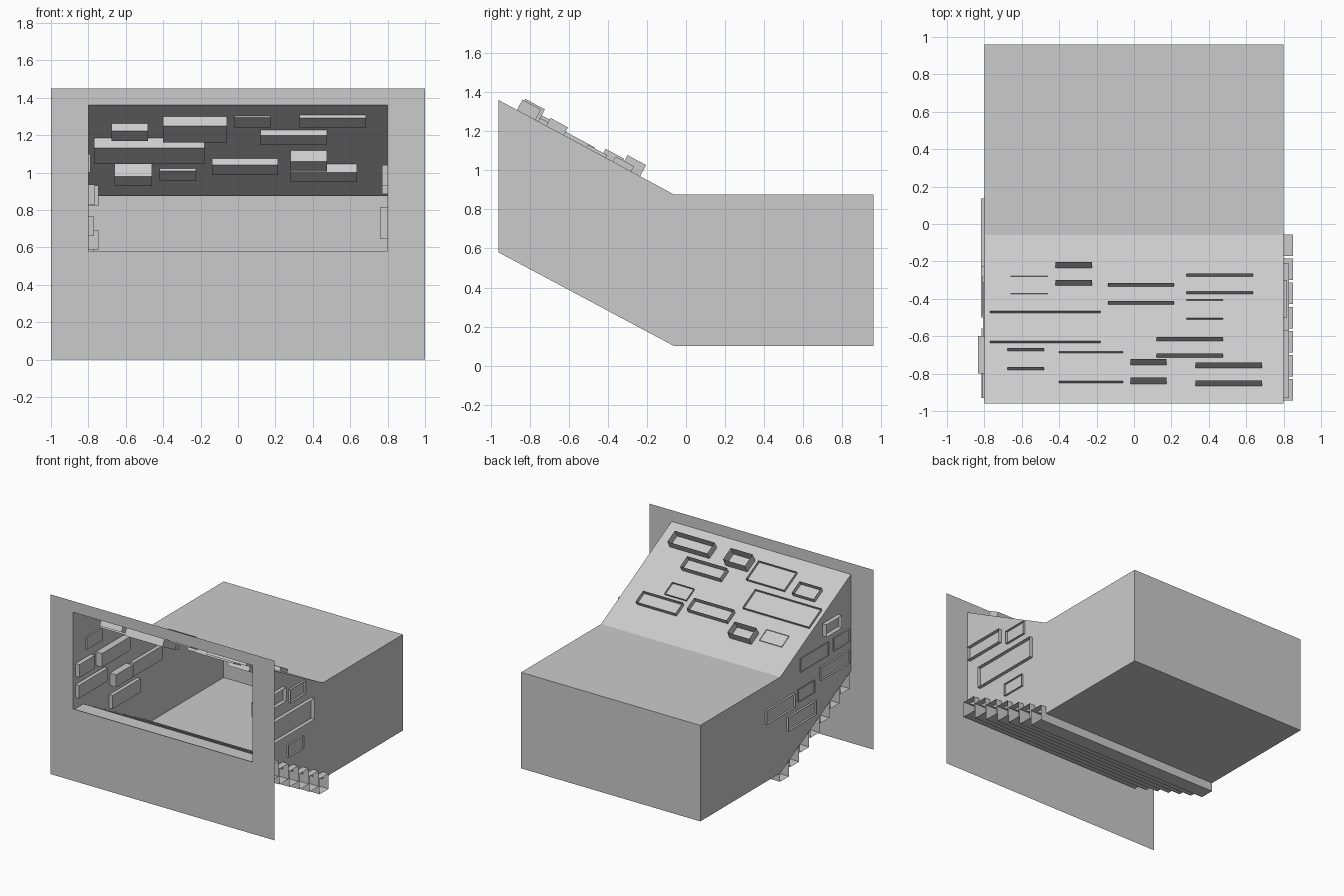
import bpy
from mathutils import Vector


def make(name, verts, faces):
    me = bpy.data.meshes.new(name)
    me.from_pydata([tuple(v) for v in verts], [], faces)
    me.update()
    ob = bpy.data.objects.new(name, me)
    bpy.context.collection.objects.link(ob)
    return ob


def open_block(name, corners, normal, outer, inner):
    """Four-cornered block pushed through a wall: open outside, capped inside."""
    n = Vector(normal)
    v = [Vector(c) + n * outer for c in corners]
    v += [Vector(c) - n * inner for c in corners]
    f = [(i, (i + 1) % 4, (i + 1) % 4 + 4, i + 4) for i in range(4)] + [(4, 5, 6, 7)]
    return make(name, v, f)


FRONT, HALF = -0.96, 0.80

# front wall with a rectangular opening
outer = [(-1, 0), (1, 0), (1, 1.45), (-1, 1.45)]
hole = [(-HALF, 0.58), (HALF, 0.58), (HALF, 1.36), (-HALF, 1.36)]
make("front_wall", [(x, FRONT, z) for x, z in outer + hole],
     [(i, (i + 1) % 4, (i + 1) % 4 + 4, i + 4) for i in range(4)])

# sloping passage and chamber, open at the front
profile = [(FRONT, 0.58), (-0.06, 0.10), (0.96, 0.10),
           (0.96, 0.875), (-0.06, 0.875), (FRONT, 1.36)]
verts = [(s * HALF, y, z) for s in (-1, 1) for y, z in profile]
faces = [(i, i + 1, i + 7, i + 6) for i in range(5)]
for o in (0, 6):
    faces += [(o, o + 1, o + 4, o + 5), (o + 1, o + 2, o + 3, o + 4)]
make("passage_shell", verts, faces)

# stairs: open-ended square tubes running across the slope
for i in range(7):
    y0, z1 = -0.943 + 0.1285 * i, 0.57 - 0.069 * i
    ring = [(y0, z1), (y0 + 0.115, z1), (y0 + 0.115, z1 - 0.125), (y0, z1 - 0.125)]
    make(f"step_{i + 1}", [(x, y, z) for x in (-HALF, 0.85) for y, z in ring],
         [(k, (k + 1) % 4, (k + 1) % 4 + 4, k + 4) for k in range(4)])

# side wall bricks: y0, y1, z0, z1, outward, inward
left = [(-0.80, -0.60, 1.00, 1.10, 0.035, 0.012), (-0.93, -0.73, 0.83, 0.935, 0.012, 0.036),
        (-0.67, -0.31, 0.82, 0.93, 0.008, 0.055), (-0.93, -0.56, 0.66, 0.765, 0.015, 0.03),
        (-0.49, -0.28, 0.59, 0.69, 0.01, 0.055), (-0.23, 0.135, 0.57, 0.68, 0.017, 0.03),
        (-0.50, -0.14, 0.41, 0.52, 0.017, 0.03)]
right = [(-0.93, -0.57, 0.93, 1.04, 0.03, 0.03), (-0.50, -0.30, 0.885, 0.99, 0.018, 0.03),
         (-0.81, -0.21, 0.645, 0.815, 0.03, 0.04), (-0.52, -0.32, 0.45, 0.55, 0.015, 0.03)]
for side, s, rows in (("left", -1, left), ("right", 1, right)):
    for i, (y0, y1, z0, z1, o, n) in enumerate(rows):
        x = s * HALF
        open_block(f"{side}_wall_brick_{i + 1}",
                   [(x, y0, z0), (x, y1, z0), (x, y1, z1), (x, y0, z1)],
                   (s, 0, 0), o, n)

# ceiling bricks set square to the slope: x0, x1, y0, y1, outward
ceiling = [(-0.675, -0.48, -0.78, -0.68, 0.035), (-0.40, -0.06, -0.85, -0.69, 0.02),
           (-0.02, 0.175, -0.855, -0.755, 0.07), (0.33, 0.685, -0.865, -0.77, 0.06),
           (0.12, 0.475, -0.715, -0.625, 0.045), (-0.77, -0.18, -0.635, -0.475, 0.02),
           (-0.66, -0.46, -0.375, -0.28, 0.006), (-0.42, -0.225, -0.33, -0.235, 0.065),
           (-0.14, 0.215, -0.43, -0.335, 0.04), (0.28, 0.475, -0.51, -0.41, 0.015),
           (0.28, 0.635, -0.375, -0.28, 0.03)]
slope = (0.875 - 1.36) / 0.90
normal = Vector((0, -slope, 1)).normalized()
for i, (x0, x1, y0, y1, o) in enumerate(ceiling):
    z0, z1 = (1.36 + slope * (y - FRONT) for y in (y0, y1))
    open_block(f"ceiling_brick_{i + 1}",
               [(x0, y0, z0), (x1, y0, z0), (x1, y1, z1), (x0, y1, z1)],
               normal, o, 0.08 - o)
